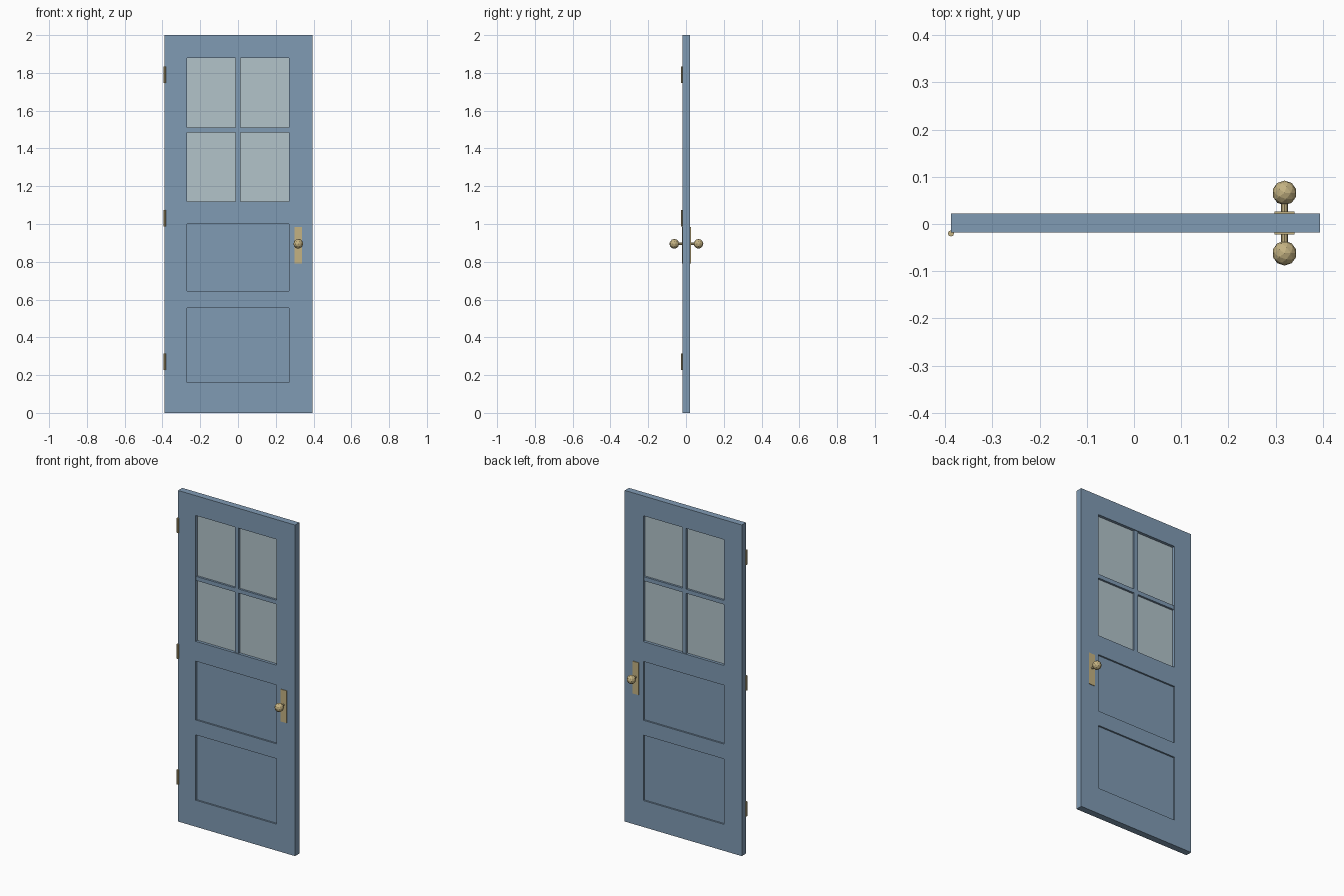
import bpy, bmesh, math
from mathutils import Matrix

if "Cube" in bpy.data.objects:
    bpy.data.objects.remove(bpy.data.objects["Cube"])

CY = 0.002                      # depth centre of the door leaf
HALF = 0.02                     # half thickness of the leaf


def srgb(r, g, b):
    lin = [((c / 255 + 0.055) / 1.055) ** 2.4 for c in (r, g, b)]
    return (*lin, 1)


def material(name, rgb):
    m = bpy.data.materials.new(name)
    m.diffuse_color = srgb(*rgb)
    m.use_nodes = True
    m.node_tree.nodes["Principled BSDF"].inputs["Base Color"].default_value = m.diffuse_color
    return m


blue = material("blue paint", (128, 155, 180))
glass = material("pale glass", (178, 195, 202))
brass = material("brass", (196, 178, 130))


def finish(name, bm, mat):
    bmesh.ops.recalc_face_normals(bm, faces=bm.faces)
    me = bpy.data.meshes.new(name)
    bm.to_mesh(me)
    bm.free()
    me.materials.append(mat)
    ob = bpy.data.objects.new(name, me)
    bpy.context.collection.objects.link(ob)
    return ob


def box(name, x0, x1, y0, y1, z0, z1, mat):
    bm = bmesh.new()
    m = Matrix.Translation(((x0 + x1) / 2, (y0 + y1) / 2, (z0 + z1) / 2)) \
        @ Matrix.Diagonal((x1 - x0, y1 - y0, z1 - z0, 1))
    bmesh.ops.create_cube(bm, size=1, matrix=m)
    return finish(name, bm, mat)


def cylinder(name, loc, r, length, mat, sides=8, along_y=False):
    bm = bmesh.new()
    m = Matrix.Translation(loc)
    if along_y:
        m = m @ Matrix.Rotation(math.pi / 2, 4, 'X')
    bmesh.ops.create_cone(bm, cap_ends=True, segments=sides, radius1=r,
                          radius2=r, depth=length, matrix=m)
    return finish(name, bm, mat)


# Door frame: one sheet with three openings, extruded to thickness
xs = (-0.388, -0.27, 0.27, 0.394)
zs = (0, 0.16, 0.555, 0.645, 1.0, 1.12, 1.88, 2.0)
bm = bmesh.new()
grid = [[bm.verts.new((x, CY - HALF, z)) for x in xs] for z in zs]
for j in range(len(zs) - 1):
    for i in range(len(xs) - 1):
        if i == 1 and j in (1, 3, 5):
            continue
        bm.faces.new((grid[j][i], grid[j][i + 1], grid[j + 1][i + 1], grid[j + 1][i]))
ext = bmesh.ops.extrude_face_region(bm, geom=bm.faces[:], use_keep_orig=True)
for v in ext["geom"]:
    if isinstance(v, bmesh.types.BMVert):
        v.co.y += 2 * HALF
finish("door_frame", bm, blue)

# Recessed lower panels
box("lower_panel", -0.27, 0.27, CY - 0.01, CY + 0.01, 0.16, 0.555, blue)
box("middle_panel", -0.27, 0.27, CY - 0.01, CY + 0.01, 0.645, 1.0, blue)

# Window pane and glazing bars
box("window_glass", -0.27, 0.27, CY - 0.003, CY + 0.003, 1.12, 1.88, glass)
box("vertical_bar", -0.0125, 0.0125, CY - 0.015, CY + 0.015, 1.12, 1.88, blue)
for side, x0, x1 in (("left", -0.27, -0.0125), ("right", 0.0125, 0.27)):
    box(side + "_bar", x0, x1, CY - 0.015, CY + 0.015, 1.485, 1.51, blue)

# Handle sets on both faces
KX, KZ = 0.319, 0.895
for side, s in (("front", -1), ("back", 1)):
    ya, yb = sorted((CY + s * (HALF - 0.002), CY + s * (HALF + 0.004)))
    box(side + "_handle_plate", KX - 0.021, KX + 0.021, ya, yb, 0.79, 0.985, brass)
    cylinder(side + "_knob_shaft", (KX, CY + s * 0.035, KZ), 0.007, 0.04, brass, 8, True)
    bm = bmesh.new()
    bmesh.ops.create_icosphere(bm, subdivisions=2, radius=0.026,
                               matrix=Matrix.Translation((KX, CY + s * 0.064, KZ)))
    finish(side + "_knob", bm, brass)

# Hinge barrels
for name, z in (("lower", 0.27), ("middle", 1.03), ("upper", 1.79)):
    cylinder(name + "_hinge", (-0.388, CY - 0.022, z), 0.0065, 0.088, brass)
